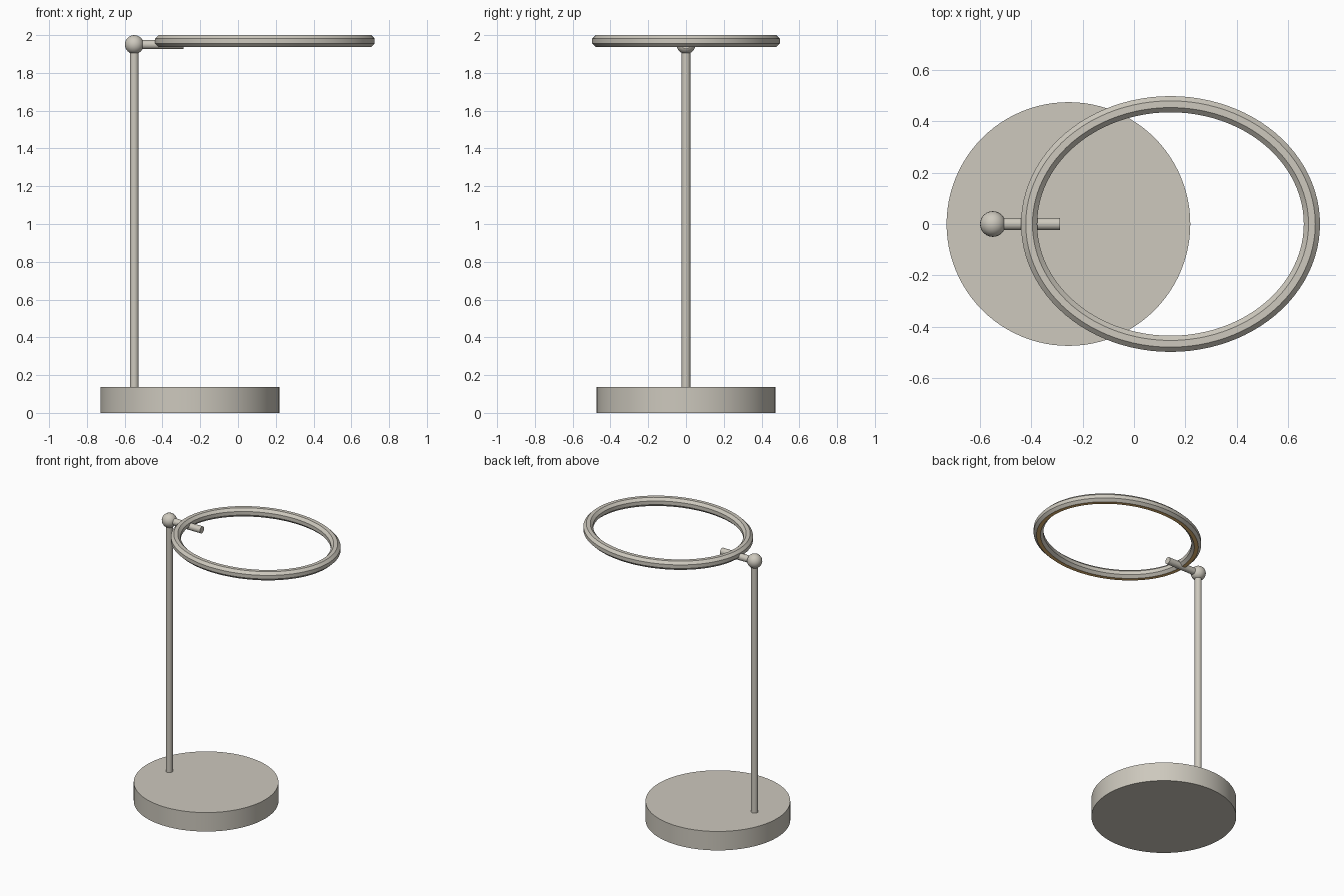
import bpy, bmesh, math
from mathutils import Vector

if "Cube" in bpy.data.objects:
    bpy.data.objects.remove(bpy.data.objects["Cube"])


def material(name, rgb):
    m = bpy.data.materials.new(name)
    m.use_nodes = True
    m.diffuse_color = (*rgb, 1)
    m.node_tree.nodes["Principled BSDF"].inputs["Base Color"].default_value = (*rgb, 1)
    return m


metal = material("warm grey metal", (0.61, 0.58, 0.51))
glow = material("amber light", (0.95, 0.58, 0.2))


def finish(obj, name):
    obj.name = name
    bpy.ops.object.select_all(action="DESELECT")
    obj.select_set(True)
    bpy.context.view_layer.objects.active = obj
    bpy.ops.object.shade_smooth_by_angle(angle=math.radians(30))


def rod(name, start, end, radius, sides):
    a, b = Vector(start), Vector(end)
    bpy.ops.mesh.primitive_cylinder_add(
        vertices=sides, radius=radius, depth=(b - a).length, location=(a + b) / 2,
        rotation=(b - a).to_track_quat("Z", "Y").to_euler())
    obj = bpy.context.object
    obj.data.materials.append(metal)
    finish(obj, name)


POLE_X, JOINT_Z, BASE_H = -0.549, 1.95, 0.137

# Base, pole and arm
rod("base", (-0.255, 0, 0), (-0.255, 0, BASE_H), 0.474, 96)
rod("pole", (POLE_X, 0, BASE_H), (POLE_X, 0, JOINT_Z), 0.023, 24)
rod("arm", (POLE_X, 0, JOINT_Z), (-0.288, 0, JOINT_Z), 0.024, 24)

# Ball joint
bpy.ops.mesh.primitive_uv_sphere_add(segments=24, ring_count=12, radius=0.05,
                                     location=(POLE_X, 0, JOINT_Z))
bpy.context.object.data.materials.append(metal)
finish(bpy.context.object, "ball_joint")

# Oval lamp ring: an eight-sided tube swept round an ellipse
SEGMENTS, SIDES = 96, 8
HALF_X, HALF_Y, HALF_TUBE = 0.55, 0.466, 0.0315
tube_r = HALF_TUBE / math.cos(math.pi / SIDES)
bm = bmesh.new()
loops = []
for i in range(SEGMENTS):
    t = math.tau * i / SEGMENTS
    centre = Vector((0.142 + HALF_X * math.cos(t), HALF_Y * math.sin(t), 2 - HALF_TUBE))
    out = Vector((HALF_Y * math.cos(t), HALF_X * math.sin(t), 0)).normalized()
    loop = []
    for j in range(SIDES):
        p = math.tau * (j + 0.5) / SIDES
        offset = out * math.cos(p) + Vector((0, 0, math.sin(p)))
        loop.append(bm.verts.new(centre + offset * tube_r))
    loops.append(loop)
for i in range(SEGMENTS):
    a, b = loops[i], loops[(i + 1) % SEGMENTS]
    for j in range(SIDES):
        k = (j + 1) % SIDES
        bm.faces.new((a[j], b[j], b[k], a[k]))
bmesh.ops.recalc_face_normals(bm, faces=bm.faces)
# Light strip on the downward faces
for f in bm.faces:
    f.material_index = 1 if f.normal.z < -0.9 else 0
mesh = bpy.data.meshes.new("lamp_ring")
bm.to_mesh(mesh)
bm.free()
mesh.materials.append(metal)
mesh.materials.append(glow)
ring = bpy.data.objects.new("lamp_ring", mesh)
bpy.context.collection.objects.link(ring)
finish(ring, "lamp_ring")
